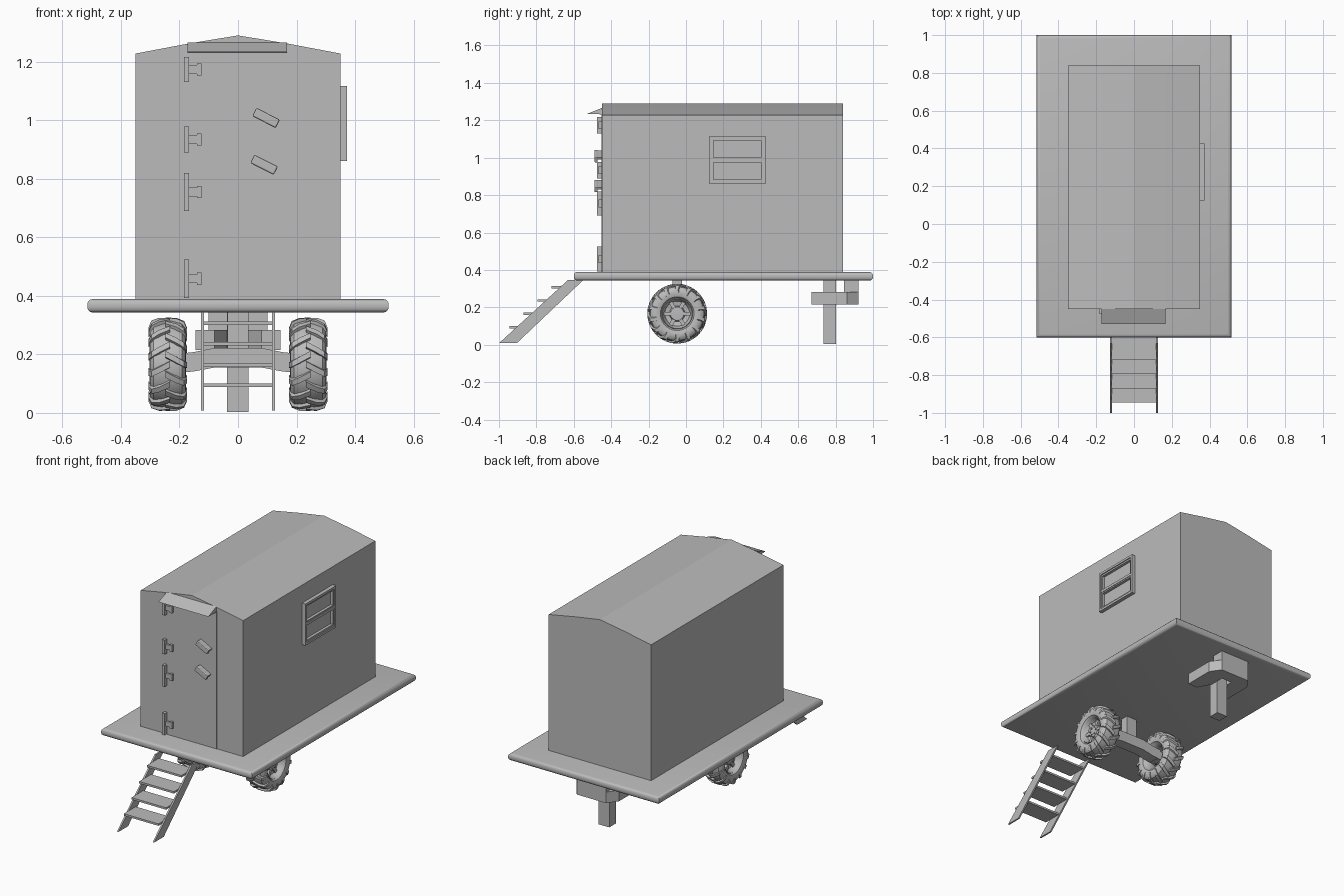
import bpy, bmesh, math
from mathutils import Matrix, Vector

if "Cube" in bpy.data.objects:
    bpy.data.objects.remove(bpy.data.objects["Cube"])

grey = bpy.data.materials.new("plain_grey")
grey.use_nodes = True
grey.diffuse_color = (0.5, 0.5, 0.5, 1)
grey.node_tree.nodes["Principled BSDF"].inputs["Base Color"].default_value = (0.5, 0.5, 0.5, 1)


def finish(name, bm, smooth=False):
    """Turn a bmesh into a named, coloured object."""
    bmesh.ops.recalc_face_normals(bm, faces=bm.faces)
    mesh = bpy.data.meshes.new(name)
    bm.to_mesh(mesh)
    bm.free()
    mesh.materials.append(grey)
    ob = bpy.data.objects.new(name, mesh)
    bpy.context.collection.objects.link(ob)
    if smooth:
        bpy.ops.object.select_all(action='DESELECT')
        ob.select_set(True)
        bpy.context.view_layer.objects.active = ob
        bpy.ops.object.shade_smooth_by_angle(angle=math.radians(35))
    return ob


def add_box(bm, x, y, z, matrix=None):
    """Box from (min, max) pairs."""
    verts = bmesh.ops.create_cube(bm, size=1)["verts"]
    for v in verts:
        v.co = Vector([(r[0] + r[1]) / 2 + c * (r[1] - r[0]) for c, r in zip(v.co, (x, y, z))])
    if matrix:
        bmesh.ops.transform(bm, matrix=matrix, verts=verts)
    return verts


def box(name, x, y, z, matrix=None):
    bm = bmesh.new()
    add_box(bm, x, y, z, matrix)
    return finish(name, bm)


def prism(name, points, axis, a, b):
    """Extrude a 2D profile along an axis: x takes (y,z), y takes (x,z), z takes (x,y)."""
    bm = bmesh.new()

    def place(p, t):
        c = list(p)
        c.insert("xyz".index(axis), t)
        return c
    face = bm.faces.new([bm.verts.new(place(p, a)) for p in points])
    new = bmesh.ops.extrude_face_region(bm, geom=[face])["geom"]
    shift = Vector(place((0, 0), b - a))
    bmesh.ops.translate(bm, vec=shift, verts=[v for v in new if isinstance(v, bmesh.types.BMVert)])
    return finish(name, bm)


# Platform with rounded rim
bm = bmesh.new()
add_box(bm, (-0.515, 0.515), (-0.6, 1.0), (0.343, 0.389))
rim = [e for e in bm.edges if abs(e.verts[0].co.z - e.verts[1].co.z) < 0.001]
bmesh.ops.bevel(bm, geom=rim, offset=0.018, segments=3, profile=0.5, affect='EDGES')
finish("platform", bm, True)

# Cabin with low gable roof
prism("cabin", [(-0.35, 0.385), (0.35, 0.385), (0.35, 1.228), (0.17, 1.262), (0, 1.29),
                (-0.17, 1.262), (-0.35, 1.228)], "y", -0.45, 0.84)

# Door and awning
box("door", (-0.17, 0.17), (-0.453, -0.449), (0.389, 1.24))
prism("door_awning", [(-0.53, 1.234), (-0.45, 1.266), (-0.45, 1.232)], "x", -0.172, 0.168)

# Hinges: upright strip, arm and end plate
for low, high in ((1.13, 1.217), (0.89, 0.978), (0.69, 0.82), (0.392, 0.525)):
    mid = low + 0.5 * (high - low)
    bm = bmesh.new()
    add_box(bm, (-0.185, -0.168), (-0.475, -0.449), (low, high))
    add_box(bm, (-0.168, -0.137), (-0.465, -0.449), (mid - 0.015, mid + 0.015))
    add_box(bm, (-0.14, -0.124), (-0.468, -0.449), (mid - 0.021, mid + 0.021))
    finish("door_hinge", bm)

# Slanted door handles
for x, z in ((0.096, 1.008), (0.089, 0.848)):
    bm = bmesh.new()
    turn = Matrix.Translation((x, -0.45, z)) @ Matrix.Rotation(math.radians(27), 4, 'Y')
    grip = add_box(bm, (-0.045, 0.045), (-0.04, -0.022), (-0.016, 0.016), turn)
    edges = list({e for v in grip for e in v.link_edges})
    bmesh.ops.bevel(bm, geom=edges, offset=0.005, segments=2, profile=0.5, affect='EDGES')
    add_box(bm, (-0.042, 0.042), (-0.025, 0.001), (0.002, 0.014), turn)
    finish("door_handle", bm)


def add_frame(bm, y, z, width, x0, x1):
    """Rectangular open frame facing +x."""
    add_box(bm, (x0, x1), y, (z[0], z[0] + width))
    add_box(bm, (x0, x1), y, (z[1] - width, z[1]))
    add_box(bm, (x0, x1), (y[0], y[0] + width), z)
    add_box(bm, (x0, x1), (y[1] - width, y[1]), z)


# Side window: outer frame with two sashes
bm = bmesh.new()
add_frame(bm, (0.125, 0.425), (0.86, 1.117), 0.014, 0.349, 0.373)
for z in ((0.874, 0.985), (0.992, 1.103)):
    add_frame(bm, (0.138, 0.412), z, 0.01, 0.349, 0.367)
add_box(bm, (0.349, 0.37), (0.13, 0.42), (0.983, 0.994))
finish("side_window", bm)

# Steps
for x in (-0.127, 0.117):
    prism("step_stringer", [(-1.0, 0.008), (-0.905, 0.008), (-0.55, 0.345), (-0.632, 0.345)],
          "x", x, x + 0.01)
for i in range(4):
    front, z = -0.945 + i * 0.075, 0.088 + i * 0.071
    box("step_tread", (-0.118, 0.118), (front, front + 0.115), (z, z + 0.012))

# Axle beam and post
AXLE_Y, AXLE_Z = -0.047, 0.166
upper = [(0.215, 0.2), (0.15, 0.208), (0.08, 0.222)]
lower = [(0.08, 0.155), (0.15, 0.142), (0.215, 0.135)]
outline = upper + [(-x, z) for x, z in reversed(upper)]
outline += [(-x, z) for x, z in reversed(lower)] + lower
prism("axle_beam", outline, "y", AXLE_Y - 0.035, AXLE_Y + 0.035)
box("axle_post", (-0.036, 0.036), (AXLE_Y - 0.025, AXLE_Y + 0.025), (0.2, 0.345))

# Rear support: leg, hanger and two flared arms
box("support_leg", (-0.038, 0.036), (0.735, 0.803), (0.003, 0.345))
box("support_hanger", (-0.1, 0.1), (0.845, 0.923), (0.215, 0.345))
for s in (-1, 1):
    prism("support_arm", [(s * 0.1, 0.923), (s * 0.145, 0.86), (s * 0.145, 0.67),
                          (s * 0.08, 0.67), (s * 0.036, 0.75), (s * 0.036, 0.86)], "z", 0.215, 0.283)


# Wheels: x is measured outward from the wheel centre
def polar(x, r, a):
    return Vector((x, r * math.cos(a), r * math.sin(a)))


def lathe(bm, profile, steps):
    rings = [[bm.verts.new(polar(x, r, math.tau * i / steps)) for i in range(steps)] for x, r in profile]
    for p, q in zip(rings, rings[1:]):
        for i in range(steps):
            j = (i + 1) % steps
            bm.faces.new((p[i], p[j], q[j], q[i]))
    return rings


def add_lug(bm, angle, side):
    """Slanted tread block running from the middle over the shoulder."""
    path = [(-0.008, 0.160, 0.0), (0.03, 0.159, 0.13), (0.056, 0.150, 0.22), (0.066, 0.126, 0.25)]
    loops = []
    for x, r, turn in path:
        a = angle + turn
        loops.append([bm.verts.new(polar(side * x, rr, a + w)) for rr, w in
                      ((r - 0.018, -0.09), (r, -0.065), (r, 0.065), (r - 0.018, 0.09))])
    for p, q in zip(loops, loops[1:]):
        for i in range(4):
            j = (i + 1) % 4
            bm.faces.new((p[i], p[j], q[j], q[i]))
    bm.faces.new(loops[0])
    bm.faces.new(loops[-1])


for s in (-1, 1):
    centre = Matrix.Translation((s * 0.24, AXLE_Y, AXLE_Z)) @ Matrix.Diagonal((s, 1, 1, 1))
    # Tyre with chevron tread
    half = [(0.045, 0.082), (0.057, 0.09), (0.063, 0.11), (0.06, 0.13), (0.048, 0.143), (0.02, 0.149)]
    bm = bmesh.new()
    lathe(bm, half + [(-x, r) for x, r in reversed(half)], 40)
    for i in range(14):
        a = math.tau * i / 14
        add_lug(bm, a, 1)
        add_lug(bm, a + math.pi / 14, -1)
    bm.transform(centre)
    finish("tyre", bm, True)
    # Rim and hub
    bm = bmesh.new()
    rings = lathe(bm, [(-0.045, 0.084), (-0.03, 0.072), (0.012, 0.068), (0.045, 0.084), (0.05, 0.08),
                       (0.02, 0.066), (0.015, 0.042), (0.032, 0.036), (0.034, 0.012)], 32)
    bm.faces.new(rings[-1])
    lathe(bm, [(-0.03, 0.04), (0.015, 0.042)], 32)
    for i in range(6):
        spin = Matrix.Rotation(math.tau * i / 6, 4, 'X')
        add_box(bm, (0.01, 0.03), (0.034, 0.07), (-0.01, 0.01), spin)
        add_box(bm, (0.03, 0.038), (0.02, 0.028), (-0.004, 0.004), spin)
    bm.transform(centre)
    finish("wheel_rim", bm, True)
    # Stub axle
    box("axle_stub", (min(s * 0.19, s * 0.25), max(s * 0.19, s * 0.25)),
        (AXLE_Y - 0.03, AXLE_Y + 0.03), (AXLE_Z - 0.03, AXLE_Z + 0.03))
